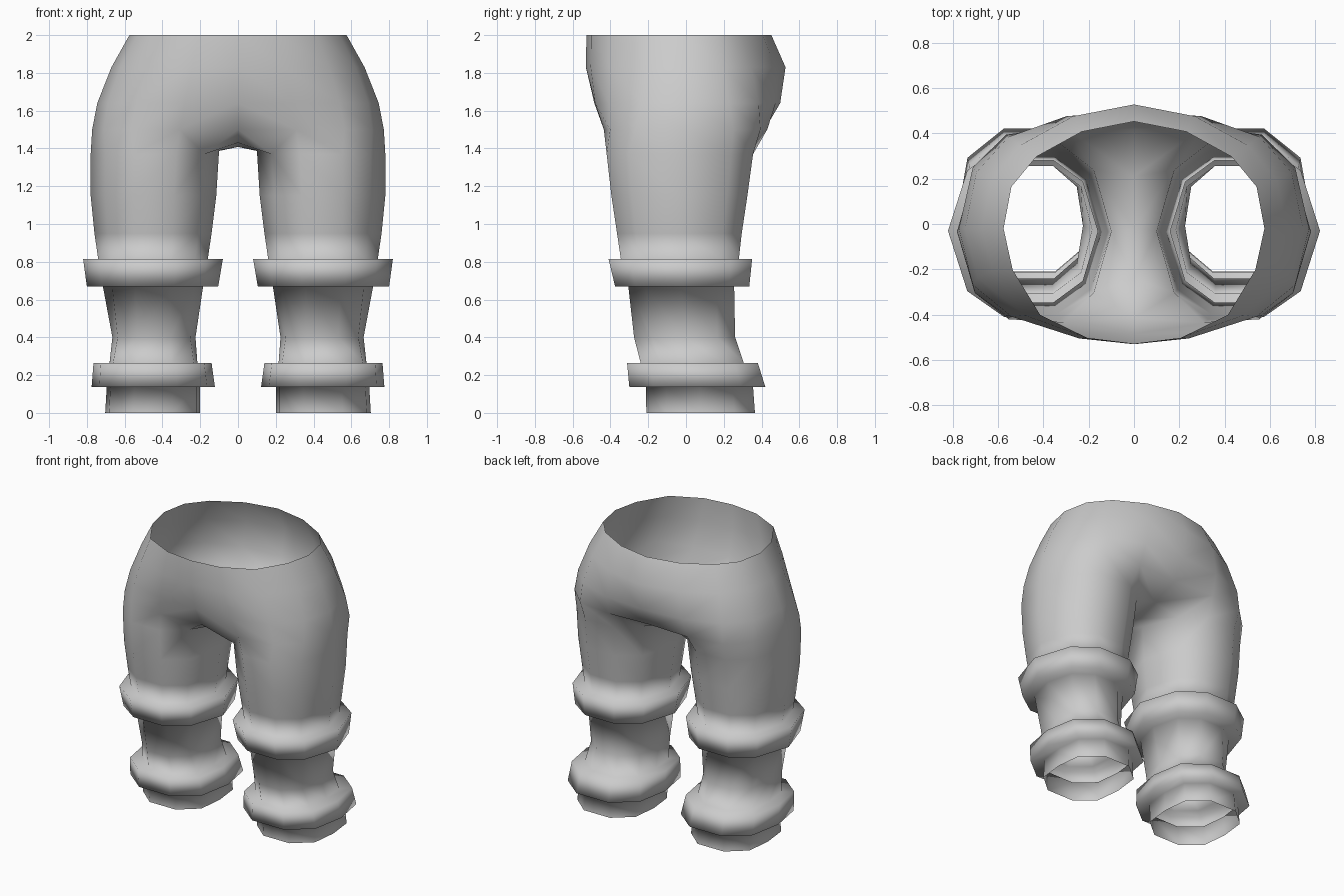
import bpy, bmesh

if "Cube" in bpy.data.objects:
    bpy.data.objects.remove(bpy.data.objects["Cube"])

grey = bpy.data.materials.new("cloth grey")
grey.diffuse_color = (0.6, 0.6, 0.6, 1)
grey.use_nodes = True
grey.node_tree.nodes["Principled BSDF"].inputs["Base Color"].default_value = grey.diffuse_color

bm = bmesh.new()

# Half cross-sections, front centre -> outer side -> back centre
WAIST = [(0, -1), (.36, -.95), (.72, -.75), (.93, -.36), (1, 0),
         (.94, .39), (.75, .67), (.40, .905), (0, 1)]
HIP = [(0, -.95), (.40, -1), (.73, -.92), (.92, -.6), (1, 0),
       (.92, .6), (.73, .92), (.40, 1), (0, .97)]


def torso_ring(z, hx, front, back, blend):
    ring = []
    for (ax, ay), (bx, by) in zip(WAIST, HIP):
        x, y = ax + (bx - ax) * blend, ay + (by - ay) * blend
        reach = back if y > 0 else -front
        off = -.02
        ring.append(bm.verts.new((x * hx, off + y * (reach - off if y > 0 else reach + off), z)))
    return ring


def leg_ring(z, x0, x1, y0, y1, square):
    """Ten-sided ring: front-inner, round the outer side, back-inner, inner side."""
    fx, sx, sy = .33 + .08 * square, .77 + .15 * square, .7 - .08 * square
    unit = [(-fx, -1), (fx, -1), (sx, -sy), (1, 0), (sx, sy),
            (fx, 1), (-fx, 1), (-sx, sy), (-1, 0), (-sx, -sy)]
    cx, cy, hx, hy = (x0 + x1) / 2, (y0 + y1) / 2, (x1 - x0) / 2, (y1 - y0) / 2
    return [bm.verts.new((cx + u * hx, cy + v * hy, z)) for u, v in unit]


def bridge(a, b, closed):
    n = len(a)
    for i in range(n if closed else n - 1):
        j = (i + 1) % n
        bm.faces.new((a[i], b[i], b[j], a[j]))


# Hips: z, half width, front y, back y, blend to the leg shape
torso = [torso_ring(*r) for r in (
    (2.0, .575, -.527, .452, 0),
    (1.83, .67, -.53, .527, 0),
    (1.64, .745, -.495, .505, .4),
    (1.50, .772, -.435, .43, 1))]
for a, b in zip(torso, torso[1:]):
    bridge(a, b, False)

# Leg with two flared cuffs: z, inner x, outer x, front y, back y, squareness
legs = [leg_ring(*r) for r in (
    (1.37, .10, .78, -.42, .355, 0),
    (1.15, .115, .78, -.395, .325, 0),
    (.95, .14, .76, -.365, .295, 0),
    (.815, .16, .74, -.345, .28, 0),
    (.815, .08, .82, -.41, .35, 0),
    (.668, .105, .80, -.375, .335, 0),
    (.668, .185, .715, -.305, .255, .3),
    (.40, .225, .665, -.275, .26, .7),
    (.265, .215, .68, -.24, .305, 1),
    (.265, .14, .765, -.312, .38, .7),
    (.137, .122, .775, -.30, .42, .7),
    (.137, .20, .695, -.212, .355, 1),
    (0, .20, .703, -.21, .365, 1))]
for a, b in zip(legs, legs[1:]):
    bridge(a, b, True)

# Join hips to the leg, with a saddle between the legs
hip, top = torso[-1], legs[0]
bridge(hip[1:8], top[:7], False)
top[8].co.z = 1.39
mid = [bm.verts.new(p) for p in ((0, -.24, 1.43), (0, -.02, 1.408), (0, .21, 1.43))]
for f in ((hip[0], hip[1], top[9], mid[0]), (hip[1], top[0], top[9]),
          (mid[0], top[9], top[8], mid[1]), (mid[1], top[8], top[7], mid[2]),
          (mid[2], top[7], hip[7], hip[8]), (top[7], top[6], hip[7])):
    bm.faces.new(f)

# Mirror to the other side and weld the centre line
copy = bmesh.ops.duplicate(bm, geom=bm.verts[:] + bm.edges[:] + bm.faces[:])["geom"]
for v in copy:
    if isinstance(v, bmesh.types.BMVert):
        v.co.x = -v.co.x
bmesh.ops.reverse_faces(bm, faces=[f for f in copy if isinstance(f, bmesh.types.BMFace)])
bmesh.ops.remove_doubles(bm, verts=[v for v in bm.verts if abs(v.co.x) < 1e-4], dist=1e-4)
bmesh.ops.recalc_face_normals(bm, faces=bm.faces[:])
bm.faces.ensure_lookup_table()
# Outward check on a front hip face
probe = min(bm.faces, key=lambda f: f.calc_center_median().y)
if probe.normal.y > 0:
    bmesh.ops.reverse_faces(bm, faces=bm.faces[:])
for f in bm.faces:
    f.smooth = True

mesh = bpy.data.meshes.new("trousers")
bm.to_mesh(mesh)
bm.free()
mesh.materials.append(grey)
bpy.context.collection.objects.link(bpy.data.objects.new("trousers", mesh))
